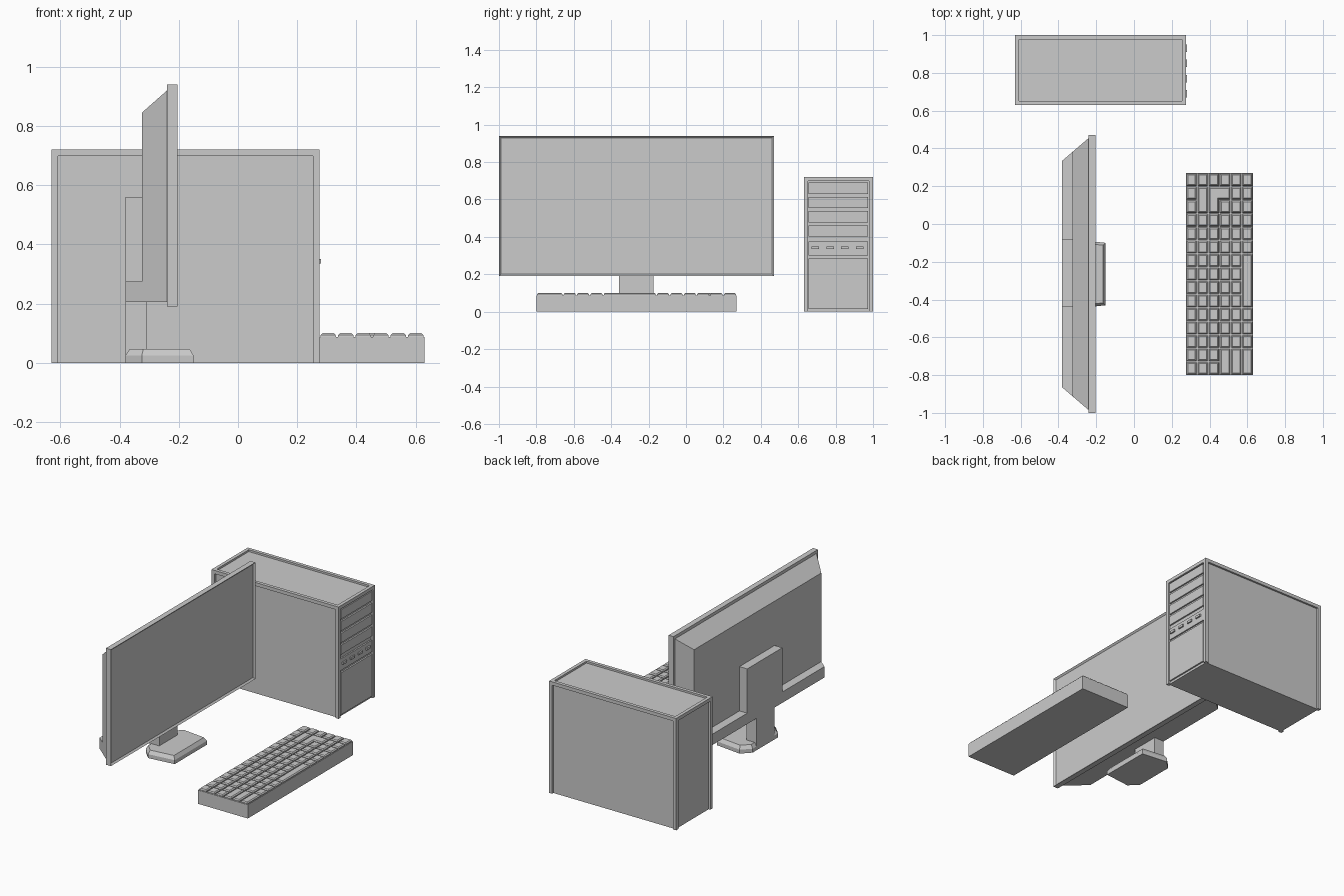
import bpy
import bmesh
from mathutils import Vector

cube = bpy.data.objects.get("Cube")
if cube:
    bpy.data.objects.remove(cube, do_unlink=True)

grey = bpy.data.materials.new("plain_grey")
grey.use_nodes = True
grey.diffuse_color = (0.6, 0.6, 0.6, 1)
grey.node_tree.nodes["Principled BSDF"].inputs["Base Color"].default_value = (0.6, 0.6, 0.6, 1)


def finish(name, bm):
    bmesh.ops.recalc_face_normals(bm, faces=bm.faces)
    mesh = bpy.data.meshes.new(name)
    bm.to_mesh(mesh)
    bm.free()
    mesh.materials.append(grey)
    obj = bpy.data.objects.new(name, mesh)
    bpy.context.collection.objects.link(obj)
    return obj


def add_loft(bm, loops):
    """Skin matching point loops and cap both ends."""
    rings = [[bm.verts.new(p) for p in loop] for loop in loops]
    count = len(rings[0])
    for a, b in zip(rings, rings[1:]):
        for i in range(count):
            j = (i + 1) % count
            bm.faces.new((a[i], a[j], b[j], b[i]))
    bm.faces.new(rings[0][::-1])
    bm.faces.new(rings[-1])


def add_box(bm, x, y, z):
    add_loft(bm, [[(x[0], y[0], h), (x[1], y[0], h), (x[1], y[1], h), (x[0], y[1], h)] for h in z])


def boxes(name, *specs):
    bm = bmesh.new()
    for spec in specs:
        add_box(bm, *spec)
    return finish(name, bm)


def shrink(points, d):
    """Move a counter-clockwise outline inward by d, keeping its edges parallel."""
    pts = [Vector(p) for p in points]
    result = []
    for i, p in enumerate(pts):
        e1 = (p - pts[i - 1]).normalized()
        e2 = (pts[(i + 1) % len(pts)] - p).normalized()
        n1, n2 = Vector((-e1.y, e1.x)), Vector((-e2.y, e2.x))
        result.append(p + (n1 + n2) * d / (1 + n1.dot(n2)))
    return result


def at_height(points, z):
    return [(p[0], p[1], z) for p in points]


# Monitor: bezel with a sunken screen
MID = -0.265
bm = bmesh.new()
add_box(bm, (-0.24, -0.205), (-1.0, 0.47), (0.19, 0.94))
bmesh.ops.recalc_face_normals(bm, faces=bm.faces)
front = [f for f in bm.faces if f.normal.x > 0.9]
bmesh.ops.inset_region(bm, faces=front, thickness=0.015)
bmesh.ops.translate(bm, verts=front[0].verts, vec=(-0.01, 0, 0))
finish("monitor_screen", bm)


# Monitor back: tapered shell and lower ledge
def upright(x, half, low, high):
    return [(x, MID - half, low), (x, MID + half, low), (x, MID + half, high), (x, MID - half, high)]


for name, back in (
    ("monitor_back_shell", [upright(-0.24, 0.72, 0.275, 0.92), upright(-0.325, 0.647, 0.275, 0.845)]),
    ("monitor_lower_ledge", [upright(-0.24, 0.72, 0.205, 0.275), upright(-0.38, 0.6, 0.205, 0.275)]),
):
    bm = bmesh.new()
    add_loft(bm, back)
    finish(name, bm)

# Stand
boxes("stand_back_plate", ((-0.38, -0.32), (-0.437, -0.08), (0.275, 0.56)))
boxes("stand_neck", ((-0.38, -0.31), (-0.358, -0.175), (0.0, 0.21)))
right_half = [(-0.38, -0.13), (-0.325, -0.185), (-0.15, -0.165)]
outline = [(x, MID + y) for x, y in right_half] + [(x, MID - y) for x, y in reversed(right_half)]
bm = bmesh.new()
add_loft(bm, [at_height(outline, 0), at_height(outline, 0.025), at_height(shrink(outline, 0.014), 0.047)])
finish("stand_base", bm)

# Computer case: core with raised corner posts and top rails
X0, X1, Y0, Y1, TOP = -0.63, 0.275, 0.63, 1.0, 0.72
W, DEEP = 0.022, 0.012
boxes("case_core", ((X0 + DEEP, X1 - DEEP), (Y0 + DEEP, Y1 - DEEP), (0, TOP - DEEP)))
xs = ((X0, X0 + W), (X1 - W, X1))
ys = ((Y0, Y0 + W), (Y1 - W, Y1))
boxes("case_corner_posts", *[(x, y, (0, TOP - W)) for x in xs for y in ys])
rail = (TOP - W, TOP)
boxes("case_top_rails",
      *[((X0, X1), y, rail) for y in ys],
      *[(x, (Y0 + W, Y1 - W), rail) for x in xs])

# Case front: drive covers, buttons and lower panel
face = X1 - DEEP - 0.002
inner = (Y0 + W + 0.004, Y1 - W - 0.004)
pitch = 0.076
boxes("drive_covers", *[
    ((face, X1 - 0.002), inner, (0.69 - pitch * (i + 1) + 0.016, 0.69 - pitch * i)) for i in range(4)])
boxes("button_strip", ((face, X1 - 0.003), inner, (0.30, 0.375)))
boxes("front_buttons", *[
    ((face, X1 + 0.006), (y - 0.02, y + 0.02), (0.335, 0.35)) for y in (0.69, 0.77, 0.85, 0.93)])
boxes("lower_front_panel", ((face, X1 - 0.002), inner, (0.015, 0.285)))

# Keyboard body
KX, KY = 0.275, 0.27
DX, DY = 0.355 / 6, 1.07 / 15
boxes("keyboard_body", ((KX, KX + 6 * DX), (KY - 15 * DY, KY), (0, 0.088)))

# Keys: wide ones as (column, row, length), the rest single
wide = [(1, 1, 2), (5, 6, 4), (3, 13, 2), (4, 13, 2), (5, 13, 2)]
corner_key = [(2, 1), (2, 2), (3, 1)]
used = set(corner_key) | {(c, r + k) for c, r, n in wide for k in range(n)}
keys = wide + [(c, r, 1) for c in range(6) for r in range(15) if (c, r) not in used]


def grid(c, r):
    return (KX + c * DX, KY - r * DY)


outlines = [[grid(c, r + n), grid(c + 1, r + n), grid(c + 1, r), grid(c, r)] for c, r, n in keys]
outlines.append([grid(2, 3), grid(3, 3), grid(3, 2), grid(4, 2), grid(4, 1), grid(2, 1)])
bm = bmesh.new()
for outline in outlines:
    add_loft(bm, [at_height(shrink(outline, 0.003), 0.085),
                  at_height(shrink(outline, 0.004), 0.094),
                  at_height(shrink(outline, 0.010), 0.1)])
finish("keyboard_keys", bm)
